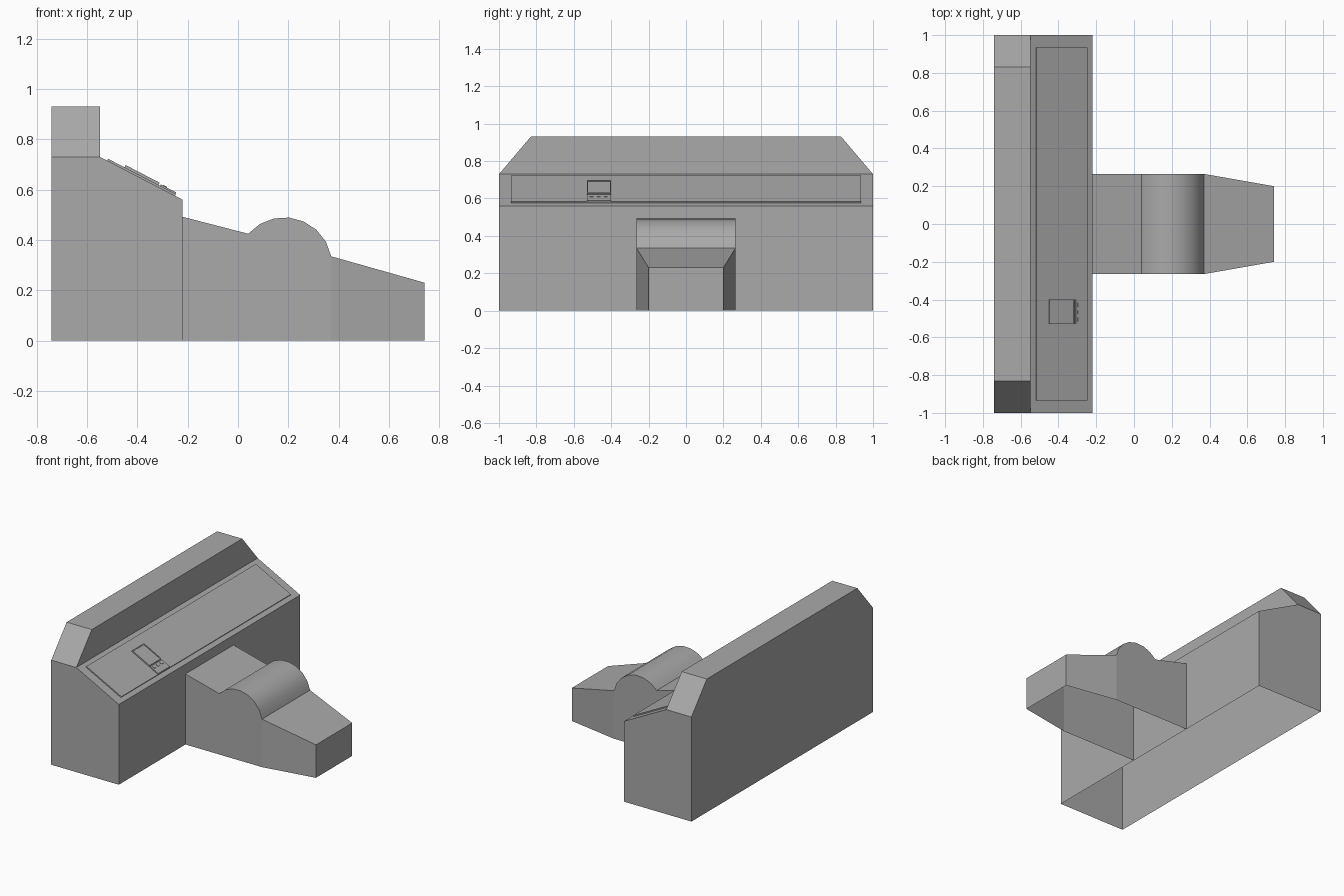
import bpy, bmesh
from math import radians, cos, sin, atan2
from mathutils import Matrix, Vector

cube = bpy.data.objects.get("Cube")
if cube:
    bpy.data.objects.remove(cube)

grey = bpy.data.materials.new("plain_grey")
grey.use_nodes = True
grey.diffuse_color = (0.4, 0.4, 0.4, 1)
grey.node_tree.nodes["Principled BSDF"].inputs["Base Color"].default_value = (0.4, 0.4, 0.4, 1)


def add_object(name, bm):
    bmesh.ops.recalc_face_normals(bm, faces=bm.faces[:])
    mesh = bpy.data.meshes.new(name)
    bm.to_mesh(mesh)
    bm.free()
    mesh.materials.append(grey)
    obj = bpy.data.objects.new(name, mesh)
    bpy.context.collection.objects.link(obj)
    return obj


def shell(name, points, strip, sides, smooth=()):
    """Mirrored (x, z, half width) profile: a strip across y and matching side faces."""
    bm = bmesh.new()
    right = [bm.verts.new((x, -w, z)) for x, z, w in points]
    left = [bm.verts.new((x, w, z)) for x, z, w in points]
    for a, b in zip(strip, strip[1:]):
        face = bm.faces.new((right[a], right[b], left[b], left[a]))
        face.smooth = a in smooth
    for group in sides:
        for row in (right, left):
            bm.faces.new([row[i] for i in group])
    if not smooth:
        bmesh.ops.dissolve_limit(bm, angle_limit=0.01, verts=bm.verts[:], edges=bm.edges[:])
    return add_object(name, bm)


# Wide cabinet with sloped console and chamfered hood, open underneath
BACK, STEP, FRONT = -0.742, -0.548, -0.22
STEP_Z, LIP_Z = 0.73, 0.56
shell("cabinet",
      [(BACK, 0, 1), (BACK, STEP_Z, 1), (BACK, 0.93, 0.83), (STEP, 0.93, 0.83),
       (STEP, STEP_Z, 1), (FRONT, LIP_Z, 1), (FRONT, 0, 1)],
      range(7), [(0, 1, 4, 5, 6), (1, 2, 3, 4)])

# Seat: sloping deck, rounded hump and tapered nose, open underneath
W = 0.265
STEPS = 7
hump = []
for i in range(STEPS + 1):
    a = radians(139 - 128.4 * i / STEPS)
    hump.append((0.184 + 0.19 * cos(a), 0.3 + 0.19 * sin(a), W))
end = len(hump)
knee_x = hump[-1][0]
seat_points = [(FRONT, 0.492, W)] + hump + [
    (0.742, 0.23, 0.2), (0.742, 0, 0.2), (knee_x, 0, W), (FRONT, 0, W)]
shell("seat", seat_points, range(end + 3),
      [list(range(end + 1)) + [end + 3, end + 4],
       [end, end + 1, end + 2, end + 3]],
      smooth=range(1, end))

# Thin plates lying on the sloped console
slope = atan2(STEP_Z - LIP_Z, FRONT - STEP)


def plate(name, x0, x1, y0, y1, base, thick):
    length = (x1 - x0) / cos(slope)
    cx = (x0 + x1) / 2
    cz = LIP_Z + (FRONT - cx) * (STEP_Z - LIP_Z) / (FRONT - STEP)
    normal = Vector((sin(slope), 0, cos(slope)))
    centre = Vector((cx, (y0 + y1) / 2, cz)) + normal * (base + thick / 2)
    matrix = (Matrix.Translation(centre) @ Matrix.Rotation(slope, 4, "Y")
              @ Matrix.Diagonal((length, y1 - y0, thick, 1)))
    bm = bmesh.new()
    bmesh.ops.create_cube(bm, size=1, matrix=matrix)
    return add_object(name, bm)


plate("console_panel", -0.52, -0.25, -0.935, 0.935, 0, 0.008)

# Small control unit: screen with a raised bezel, key plate and keys
Y0, Y1 = -0.53, -0.4
plate("control_screen", -0.455, -0.32, Y0, Y1, 0.008, 0.006)
RIM = 0.006
plate("bezel_top", -0.455, -0.455 + RIM, Y0, Y1, 0.014, 0.004)
plate("bezel_bottom", -0.32 - RIM, -0.32, Y0, Y1, 0.014, 0.004)
for side, y in (("right", Y0), ("left", Y1 - RIM)):
    plate("bezel_" + side, -0.455 + RIM, -0.32 - RIM, y, y + RIM, 0.014, 0.004)
plate("key_plate", -0.314, -0.252, Y0, Y1, 0.008, 0.006)
for i in range(3):
    y = Y0 + 0.015 + i * 0.038
    plate(f"key_{i + 1}", -0.305, -0.29, y, y + 0.02, 0.014, 0.003)
